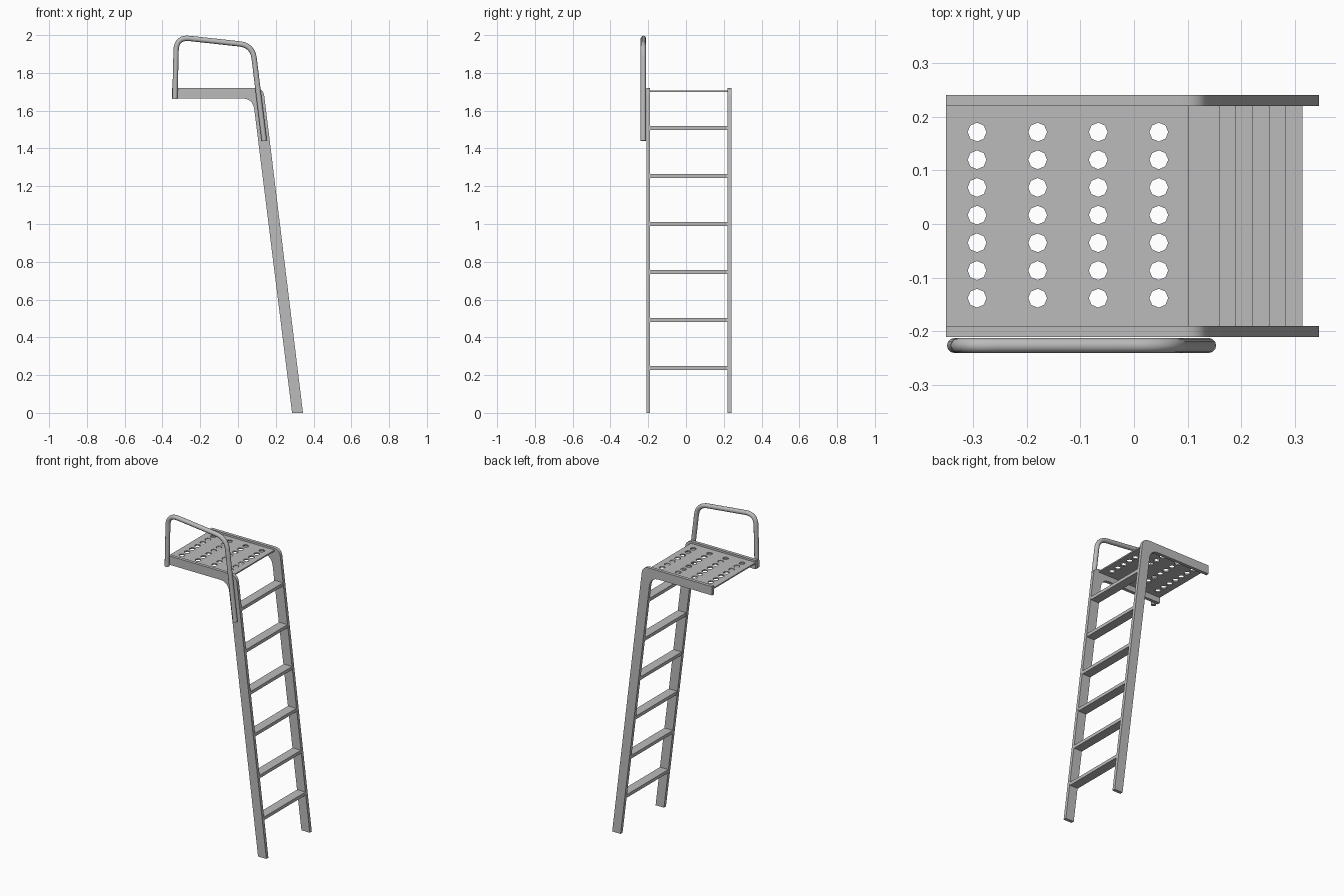
import bpy, bmesh, math
from mathutils import Vector

cube = bpy.data.objects.get("Cube")
if cube:
    bpy.data.objects.remove(cube, do_unlink=True)

GREY = (0.5, 0.5, 0.5, 1)
metal = bpy.data.materials.new("grey_metal")
metal.use_nodes = True
metal.diffuse_color = GREY
metal.node_tree.nodes["Principled BSDF"].inputs["Base Color"].default_value = GREY


def rounded(corners, steps=8):
    """Turn (x, z, cut) corners into points, rounding those with a cut."""
    pts = []
    for i, (x, z, cut) in enumerate(corners):
        c = Vector((x, z))
        if not cut:
            pts.append(c)
            continue
        before = Vector(corners[i - 1][:2])
        after = Vector(corners[(i + 1) % len(corners)][:2])
        a = c + (before - c).normalized() * cut
        b = c + (after - c).normalized() * cut
        for k in range(steps + 1):
            t = k / steps
            pts.append(a * (1 - t) ** 2 + c * 2 * t * (1 - t) + b * t ** 2)
    return pts


def finish(obj):
    obj.data.materials.clear()
    obj.data.materials.append(metal)
    bpy.ops.object.select_all(action='DESELECT')
    obj.select_set(True)
    bpy.context.view_layer.objects.active = obj
    if obj.type == 'CURVE':
        bpy.ops.object.convert(target='MESH')
        obj = bpy.context.object
    bpy.ops.object.shade_smooth_by_angle(angle=math.radians(35))


def prism(name, profile, y0, y1):
    """Extrude an x-z profile from y0 to y1."""
    bm = bmesh.new()
    face = bm.faces.new([bm.verts.new((p[0], y0, p[1])) for p in profile])
    grown = bmesh.ops.extrude_face_region(bm, geom=[face])["geom"]
    moved = [v for v in grown if isinstance(v, bmesh.types.BMVert)]
    bmesh.ops.translate(bm, vec=(0, y1 - y0, 0), verts=moved)
    bmesh.ops.recalc_face_normals(bm, faces=bm.faces)
    mesh = bpy.data.meshes.new(name)
    bm.to_mesh(mesh)
    bm.free()
    obj = bpy.data.objects.new(name, mesh)
    bpy.context.collection.objects.link(obj)
    finish(obj)


def spline(curve, points, cyclic):
    s = curve.splines.new('POLY')
    s.points.add(len(points) - 1)
    for sp, p in zip(s.points, points):
        sp.co = (*p, 1)
    s.use_cyclic_u = cyclic


def curve_object(name, dimensions):
    curve = bpy.data.curves.new(name, 'CURVE')
    curve.dimensions = dimensions
    obj = bpy.data.objects.new(name, curve)
    bpy.context.collection.objects.link(obj)
    return obj, curve


INNER_Y, OUTER_Y = -0.19, 0.22

# Side rails: flat bars bent from the leaning legs into the platform edge
rail = rounded([(-0.35, 1.665, 0), (-0.35, 1.72, 0), (0.134, 1.72, 0.045),
                (0.344, 0, 0), (0.286, 0, 0), (0.079, 1.665, 0.06)])
prism("right_rail", rail, INNER_Y - 0.02, INNER_Y)
prism("left_rail", rail, OUTER_Y, OUTER_Y + 0.02)

# Treads: flat steps following the lean of the rails
for i in range(6):
    top = 0.247 + i * 0.2542
    edge = 0.344 - 0.122 * top
    prism(f"tread_{i + 1}", [(edge - 0.058, top - 0.02), (edge, top - 0.02),
                             (edge, top), (edge - 0.058, top)], INNER_Y, OUTER_Y)

# Platform: thin plate with rows of drain holes
obj, plate = curve_object("platform", '2D')
plate.fill_mode = 'BOTH'
plate.extrude = 0.004
spline(plate, [(-0.35, INNER_Y, 0), (0.1, INNER_Y, 0),
               (0.1, OUTER_Y, 0), (-0.35, OUTER_Y, 0)], True)
for col in range(4):
    for row in range(7):
        cx, cy = -0.292 + col * 0.1127, -0.138 + row * 0.0515
        spline(plate, [(cx + 0.0175 * math.cos(math.tau * k / 8),
                        cy + 0.0175 * math.sin(math.tau * k / 8), 0)
                       for k in range(8)], True)
obj.location.z = 1.704
finish(obj)

# Handrail: bent tube on the right side only
obj, tube = curve_object("handrail", '3D')
tube.bevel_depth = 0.014
tube.bevel_resolution = 4
tube.use_fill_caps = True
path = rounded([(-0.334, 1.662, 0), (-0.326, 1.99, 0.07),
                (0.077, 1.946, 0.07), (0.139, 1.44, 0)])
spline(tube, [(p.x, -0.226, p.y) for p in path], False)
finish(obj)
